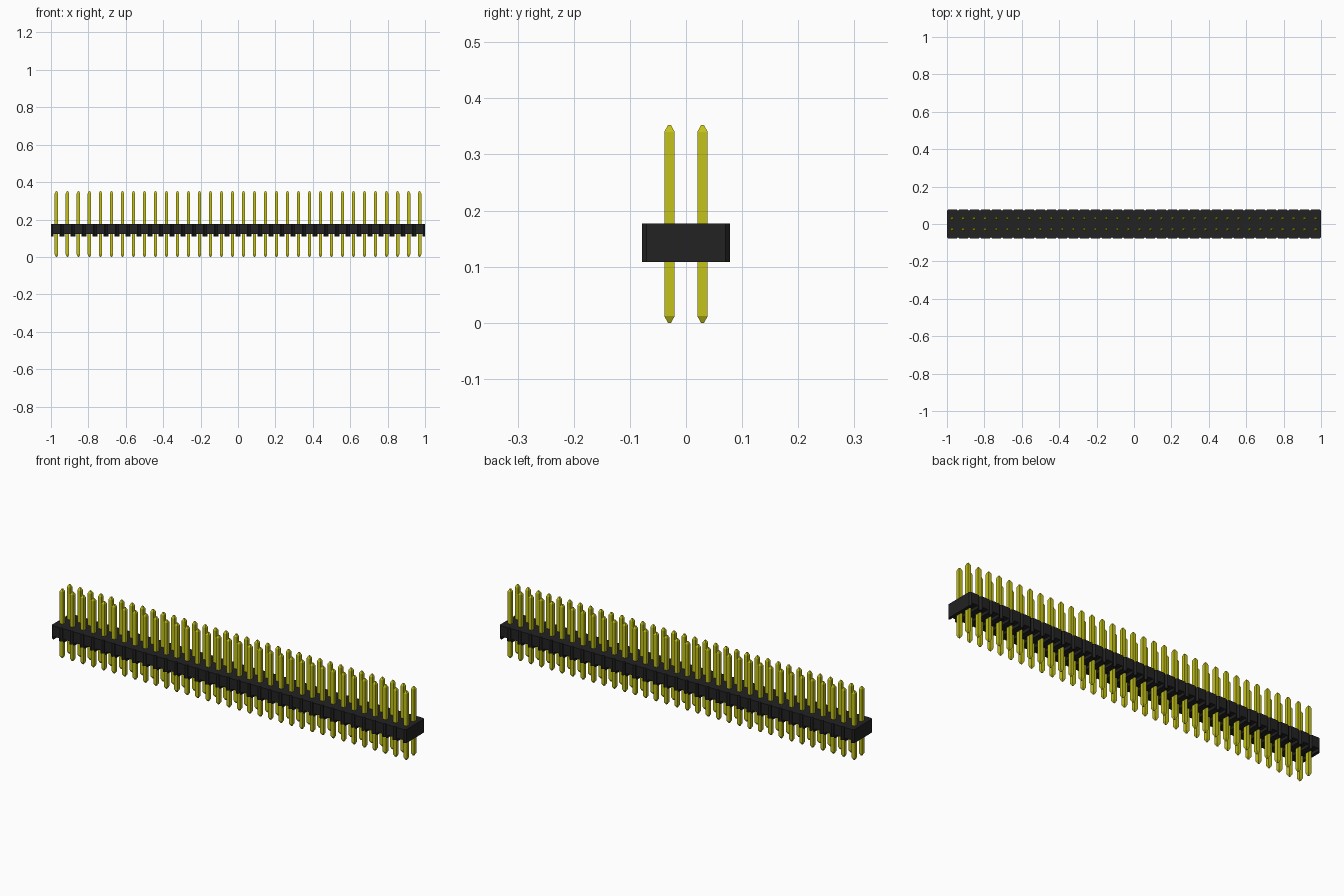
import bpy
import bmesh

COUNT = 34                 # pin columns
PITCH = 2 / COUNT
DEPTH, CHAMFER = 0.078, 0.008
BOTTOM, CHANNEL, TOP = 0.108, 0.123, 0.177
CHANNEL_HALF = 0.015

cube = bpy.data.objects.get("Cube")
if cube:
    bpy.data.objects.remove(cube, do_unlink=True)


def make_material(name, color):
    mat = bpy.data.materials.new(name)
    mat.use_nodes = True
    mat.diffuse_color = color
    mat.node_tree.nodes["Principled BSDF"].inputs["Base Color"].default_value = color
    return mat


def loft(name, rings, mat):
    """Closed flat-shaded solid through a list of four-point rings."""
    bm = bmesh.new()
    loops = [[bm.verts.new(p) for p in ring] for ring in rings]
    for a, b in zip(loops, loops[1:]):
        for i in range(4):
            j = (i + 1) % 4
            bm.faces.new((a[i], a[j], b[j], b[i]))
    bm.faces.new(loops[0])
    bm.faces.new(loops[-1])
    bmesh.ops.remove_doubles(bm, verts=bm.verts, dist=1e-5)
    bmesh.ops.dissolve_degenerate(bm, edges=bm.edges, dist=1e-5)
    bmesh.ops.recalc_face_normals(bm, faces=bm.faces)
    mesh = bpy.data.meshes.new(name)
    bm.to_mesh(mesh)
    bm.free()
    mesh.materials.append(mat)
    obj = bpy.data.objects.new(name, mesh)
    bpy.context.collection.objects.link(obj)
    return obj


black = make_material("black plastic", (0.016, 0.016, 0.016, 1))
gold = make_material("yellow gold", (0.55, 0.54, 0.01, 1))

# Housing: chamfered cells with a channel under each pin pair
half = PITCH / 2
cell = [(-half, DEPTH - CHAMFER, BOTTOM), (-half + CHAMFER, DEPTH, BOTTOM),
        (-CHANNEL_HALF, DEPTH, BOTTOM), (-CHANNEL_HALF, DEPTH, CHANNEL),
        (CHANNEL_HALF, DEPTH, CHANNEL), (CHANNEL_HALF, DEPTH, BOTTOM),
        (half - CHAMFER, DEPTH, BOTTOM)]
stations = [(-1 + half + k * PITCH + x, d, z) for k in range(COUNT) for x, d, z in cell]
stations.append((1, DEPTH - CHAMFER, BOTTOM))
loft("housing", [[(x, -d, z), (x, d, z), (x, d, TOP), (x, -d, TOP)]
                 for x, d, z in stations], black)

# Pins: square posts with tapered tips, repeated in two rows
profile = [(0.003, 0), (0.0092, 0.012), (0.0092, 0.34), (0.003, 0.352)]
pins = loft("pins", [[(-r, -r, z), (r, -r, z), (r, r, z), (-r, r, z)]
                     for r, z in profile], gold)
pins.location = (-1 + half, -half, 0)
for label, count, offset in (("columns", COUNT, (PITCH, 0, 0)), ("rows", 2, (0, PITCH, 0))):
    array = pins.modifiers.new(label, "ARRAY")
    array.count = count
    array.use_relative_offset = False
    array.use_constant_offset = True
    array.constant_offset_displace = offset
